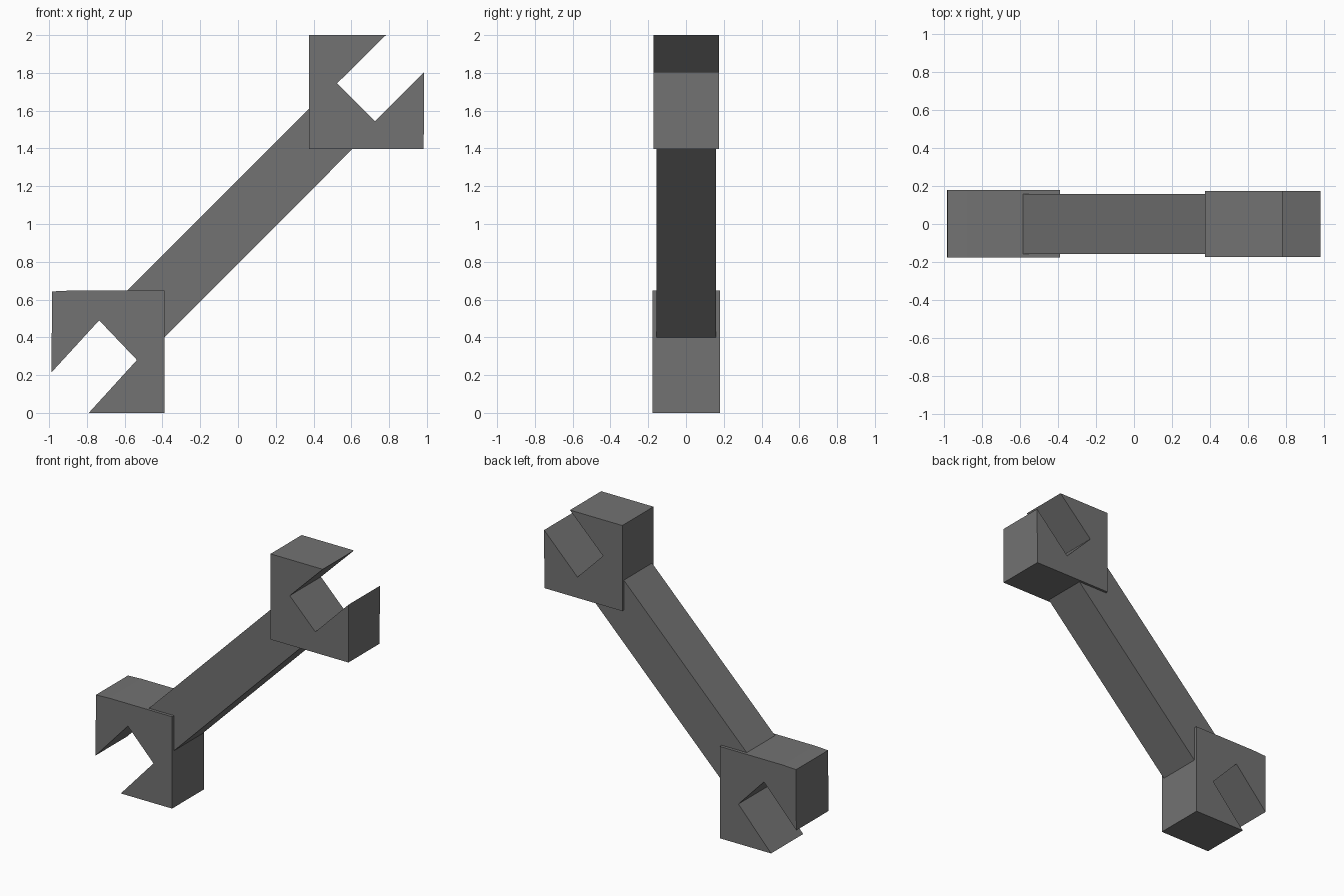
import bpy
import bmesh

if "Cube" in bpy.data.objects:
    bpy.data.objects.remove(bpy.data.objects["Cube"])

# Dark grey metal shared by all parts
metal = bpy.data.materials.new("dark_metal")
metal.diffuse_color = (0.17, 0.17, 0.17, 1.0)
metal.use_nodes = True
metal.node_tree.nodes["Principled BSDF"].inputs["Base Color"].default_value = metal.diffuse_color


def extrude_profile(name, points, y_front, y_back):
    """Flat-faced solid from an (x, z) outline, extruded along y."""
    bm = bmesh.new()
    face = bm.faces.new([bm.verts.new((x, y_front, z)) for x, z in points])
    result = bmesh.ops.extrude_face_region(bm, geom=[face])
    moved = [g for g in result["geom"] if isinstance(g, bmesh.types.BMVert)]
    bmesh.ops.translate(bm, verts=moved, vec=(0, y_back - y_front, 0))
    bmesh.ops.recalc_face_normals(bm, faces=bm.faces)
    mesh = bpy.data.meshes.new(name)
    bm.to_mesh(mesh)
    bm.free()
    mesh.materials.append(metal)
    obj = bpy.data.objects.new(name, mesh)
    bpy.context.collection.objects.link(obj)
    return obj


# Upper jaw: square block with a diagonal notch opening up and right
extrude_profile("upper_jaw", [
    (0.375, 2.0), (0.375, 1.396), (0.983, 1.396),
    (0.985, 1.805), (0.725, 1.543), (0.525, 1.745), (0.783, 2.0),
], -0.173, 0.175)

# Lower jaw: slightly taller block with the notch opening down and left
extrude_profile("lower_jaw", [
    (-0.39, 0.0), (-0.39, 0.648), (-0.88, 0.648), (-0.985, 0.643),
    (-0.987, 0.215), (-0.735, 0.49), (-0.535, 0.28), (-0.79, 0.0),
], -0.178, 0.18)

# Diagonal handle, its ends fitted around the inner corner of each jaw
extrude_profile("handle", [
    (-0.585, 0.648), (0.375, 1.608), (0.375, 1.396),
    (0.605, 1.396), (-0.39, 0.4), (-0.39, 0.648),
], -0.157, 0.158)
